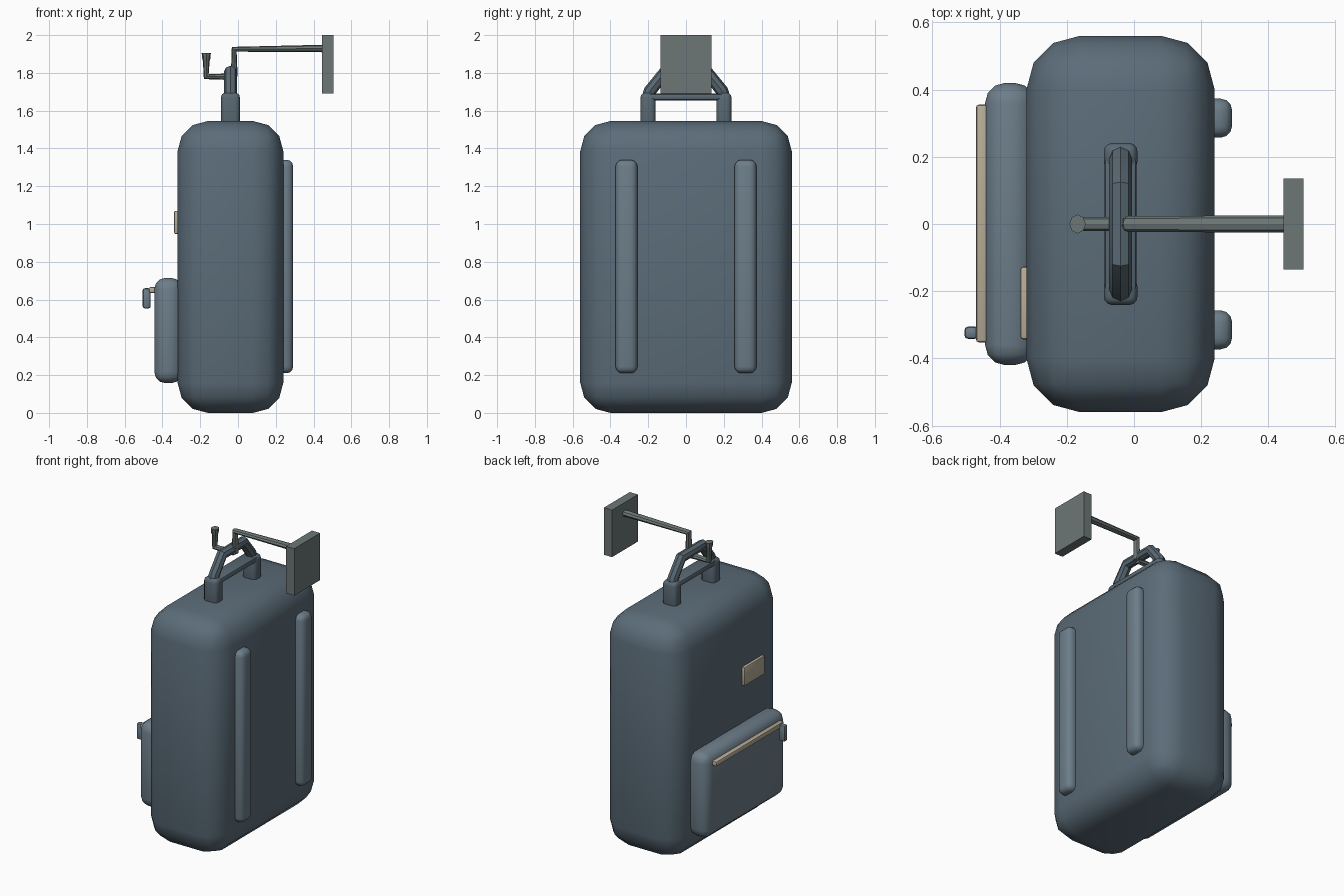
import bpy

if "Cube" in bpy.data.objects:
    bpy.data.objects.remove(bpy.data.objects["Cube"])


def mat(name, rgb):
    m = bpy.data.materials.new(name)
    m.diffuse_color = (*rgb, 1)
    m.use_nodes = True
    m.node_tree.nodes["Principled BSDF"].inputs["Base Color"].default_value = m.diffuse_color
    return m


BODY = mat("body_blue", (0.105, 0.15, 0.19))
TRIM = mat("trim_blue", (0.15, 0.205, 0.25))
BEIGE = mat("beige", (0.47, 0.41, 0.31))
METAL = mat("grey_green", (0.15, 0.18, 0.18))
DARK = mat("handle_blue", (0.10, 0.14, 0.17))


def finish(ob, name, material):
    ob.name = name
    ob.data.materials.append(material)
    bpy.context.view_layer.objects.active = ob
    ob.select_set(True)
    bpy.ops.object.shade_smooth_by_angle()
    ob.select_set(False)


def box(name, lo, hi, material, bevel=0.0, segments=3):
    """Box between two corners, with rounded edges."""
    bpy.ops.mesh.primitive_cube_add(
        size=1, location=[(a + b) / 2 for a, b in zip(lo, hi)])
    ob = bpy.context.object
    ob.scale = [b - a for a, b in zip(lo, hi)]
    bpy.ops.object.transform_apply(location=False, rotation=False, scale=True)
    if bevel:
        mod = ob.modifiers.new("Round", 'BEVEL')
        mod.width, mod.segments, mod.limit_method = bevel, segments, 'NONE'
        bpy.ops.object.modifier_apply(modifier="Round")
    finish(ob, name, material)
    return ob


def tube(name, points, radius, material, y_scale=1.0):
    """Round tube along a path; points are (x, y, z, radius factor)."""
    cu = bpy.data.curves.new(name, 'CURVE')
    cu.dimensions = '3D'
    cu.bevel_depth, cu.bevel_resolution = radius, 2
    cu.use_fill_caps = True
    sp = cu.splines.new('POLY')
    sp.points.add(len(points) - 1)
    for p, (x, y, z, r) in zip(sp.points, points):
        p.co, p.radius = (x, y, z, 1), r
    ob = bpy.data.objects.new(name, cu)
    bpy.context.collection.objects.link(ob)
    ob.scale.y = y_scale
    bpy.ops.object.select_all(action='DESELECT')
    ob.select_set(True)
    bpy.context.view_layer.objects.active = ob
    bpy.ops.object.convert(target='MESH')
    finish(bpy.context.object, name, material)


# Main bag and front pocket
box("bag_body", (-0.32, -0.56, 0), (0.24, 0.56, 1.545), BODY, 0.16)
box("pocket", (-0.443, -0.42, 0.157), (-0.295, 0.42, 0.715), TRIM, 0.06)

# Zip, zip pull and label patch
box("zip", (-0.47, -0.352, 0.635), (-0.435, 0.355, 0.667), BEIGE, 0.008, 2)
box("zip_pull", (-0.505, -0.342, 0.553), (-0.462, -0.305, 0.66), TRIM, 0.012, 2)
box("label_patch", (-0.338, -0.343, 0.947), (-0.305, -0.127, 1.07), BEIGE, 0.008, 2)

# Back straps and handle posts, one per side
for side, s in (("left", 1), ("right", -1)):
    y = 0.315 * s
    box("strap_" + side, (0.2, y - 0.058, 0.21), (0.292, y + 0.058, 1.34), TRIM, 0.035)
    y = 0.201 * s
    box("handle_post_" + side, (-0.09, y - 0.04, 1.5), (0.01, y + 0.04, 1.695), DARK, 0.025)

# Carry handle: cross bar and arch
box("handle_bar", (-0.088, -0.2, 1.655), (0.008, 0.2, 1.69), DARK, 0.012, 2)
tube("handle_arch", [(-0.04, -0.2, 1.67, 1), (-0.04, -0.19, 1.705, 1),
                     (-0.04, -0.11, 1.807, 1), (-0.04, 0.11, 1.807, 1),
                     (-0.04, 0.19, 1.705, 1), (-0.04, 0.2, 1.67, 1)], 0.034, DARK)

# Hanging bracket: cranked arm with plate, and hook with flared tip
tube("bracket_arm", [(-0.02, 0, 1.78, 1), (-0.02, 0, 1.925, 1),
                     (0.45, 0, 1.929, 1.1)], 0.018, METAL, 1.3)
tube("hook", [(-0.03, 0, 1.78, 1), (-0.168, 0, 1.78, 1), (-0.168, 0, 1.865, 1),
              (-0.168, 0, 1.87, 1.15), (-0.168, 0, 1.905, 1.35)], 0.018, METAL, 1.15)
box("wall_plate", (0.445, -0.135, 1.69), (0.505, 0.135, 2.0), METAL)
